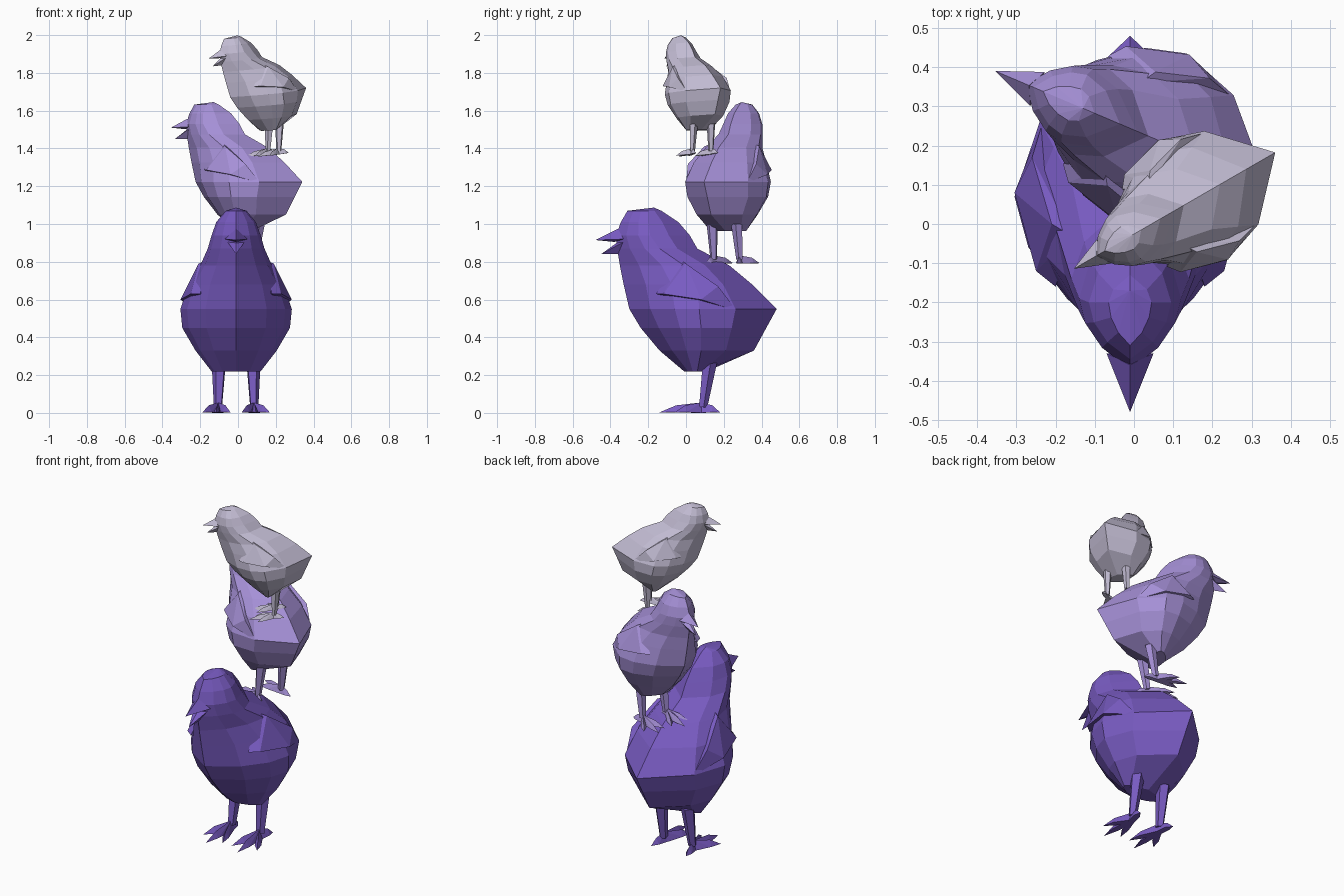
import bpy, bmesh, math
from mathutils import Matrix, Vector, Euler

if "Cube" in bpy.data.objects:
    bpy.data.objects.remove(bpy.data.objects["Cube"])


def material(name, rgb):
    m = bpy.data.materials.new(name)
    m.diffuse_color = (*rgb, 1)
    m.use_nodes = True
    m.node_tree.nodes["Principled BSDF"].inputs["Base Color"].default_value = m.diffuse_color
    return m


def finish(bm, name, mat, mtx):
    bmesh.ops.recalc_face_normals(bm, faces=bm.faces)
    me = bpy.data.meshes.new(name)
    bm.to_mesh(me)
    bm.free()
    me.materials.append(mat)
    ob = bpy.data.objects.new(name, me)
    ob.matrix_world = mtx
    bpy.context.collection.objects.link(ob)


def hull(bm, pts, side=1):
    vs = [bm.verts.new((side * x, y, z)) for x, y, z in pts]
    r = bmesh.ops.convex_hull(bm, input=vs)
    loose = [v for v in vs if v.is_valid and not v.link_faces]
    bmesh.ops.delete(bm, geom=loose, context='VERTS')


def strut(bm, a, b, ra, rb, side, n=5):
    # tapered limb between two points
    a, b = Vector(a), Vector(b)
    q = (b - a).to_track_quat('Z', 'Y')
    pts = []
    for c, r in ((a, ra), (b, rb)):
        for i in range(n):
            t = 2 * math.pi * i / n
            pts.append(c + q @ Vector((r * math.cos(t), r * math.sin(t), 0)))
    hull(bm, pts, side)


# body levels: height, front y, widest y, back y, half width
LEVELS = [
    (0.22, -0.01, 0.06, 0.11, 0.13),
    (0.33, -0.14, 0.08, 0.36, 0.215),
    (0.45, -0.24, 0.08, 0.425, 0.285),
    (0.55, -0.30, 0.07, 0.48, 0.295),
    (0.68, -0.33, 0.06, 0.35, 0.25),
    (0.78, -0.35, -0.01, 0.23, 0.19),
    (0.87, -0.365, -0.14, 0.06, 0.15),
    (0.94, -0.37, -0.19, 0.02, 0.13),
    (1.01, -0.345, -0.20, -0.04, 0.105),
    (1.07, -0.31, -0.20, -0.13, 0.055),
]


def body(name, mat, mtx):
    bm = bmesh.new()
    rings = []
    for z, f, m, b, w in LEVELS:
        half = [(0.55 * w, f + 0.3 * (m - f)), (0.88 * w, f + 0.65 * (m - f)),
                (w, m), (0.78 * w, m + 0.47 * (b - m))]
        loop = [(0, f)] + half + [(0, b)] + [(-x, y) for x, y in reversed(half)]
        rings.append([bm.verts.new((x, y, z)) for x, y in loop])
    n = len(rings[0])
    for r, s in zip(rings, rings[1:]):
        for i in range(n):
            j = (i + 1) % n
            bm.faces.new((r[i], r[j], s[j], s[i]))
    bm.faces.new(rings[0])
    crown = bm.verts.new((0, -0.17, 1.087))
    for i in range(n):
        bm.faces.new((rings[-1][i], rings[-1][(i + 1) % n], crown))
    finish(bm, name + "_body", mat, mtx)


def chick(name, mat, loc, rot, s):
    mtx = (Matrix.Translation(loc) @ Euler([math.radians(a) for a in rot]).to_matrix().to_4x4()
           @ Matrix.Scale(s, 4))
    body(name, mat, mtx)

    # open beak
    bm = bmesh.new()
    hull(bm, [(-0.06, -0.33, 0.92), (0.06, -0.33, 0.92), (0, -0.36, 0.975),
              (0, -0.38, 0.905), (0, -0.48, 0.915)])
    hull(bm, [(-0.045, -0.33, 0.905), (0.045, -0.33, 0.905), (0, -0.34, 0.84),
              (0, -0.36, 0.905), (0, -0.45, 0.84)])
    finish(bm, name + "_beak", mat, mtx)

    for side, label in ((1, "_left"), (-1, "_right")):
        # folded wing
        bm = bmesh.new()
        hull(bm, [(0.19, -0.16, 0.63), (0.24, -0.12, 0.63), (0.15, -0.03, 0.81),
                  (0.20, 0.0, 0.79), (0.295, 0.08, 0.60), (0.25, 0.17, 0.67),
                  (0.22, 0.27, 0.54), (0.1, 0.05, 0.65)], side)
        finish(bm, name + label + "_wing", mat, mtx)

        # leg and toes
        bm = bmesh.new()
        strut(bm, (0.09, 0.125, 0.27), (0.095, 0.09, 0.03), 0.04, 0.023, side)
        for tip in ((0.03, -0.09), (0.105, -0.14), (0.178, -0.06), (0.115, 0.18)):
            x, y = tip
            mx, my = 0.095 + 0.6 * (x - 0.095), 0.08 + 0.6 * (y - 0.08)
            d = Vector((x - 0.095, y - 0.08)).normalized() * 0.018
            hull(bm, [(0.095 - d.y, 0.08 + d.x, 0), (0.095 + d.y, 0.08 - d.x, 0),
                      (0.095, 0.08, 0.055), (mx - d.y, my + d.x, 0.004),
                      (mx + d.y, my - d.x, 0.004), (mx, my, 0.04), (x, y, 0.003)], side)
        finish(bm, name + label + "_leg", mat, mtx)


purple = material("deep purple", (0.19, 0.105, 0.54))
lilac = material("lilac", (0.38, 0.28, 0.68))
grey = material("pale lavender grey", (0.54, 0.50, 0.65))

# stack of three chicks
chick("large_chick", purple, (-0.01, 0, 0), (0, 0, 0), 1)
chick("middle_chick", lilac, (-0.007, 0.243, 0.79), (0, 0, -113), 0.787)
chick("small_chick", grey, (0.143, 0.057, 1.363), (6, 0, -60), 0.598)
